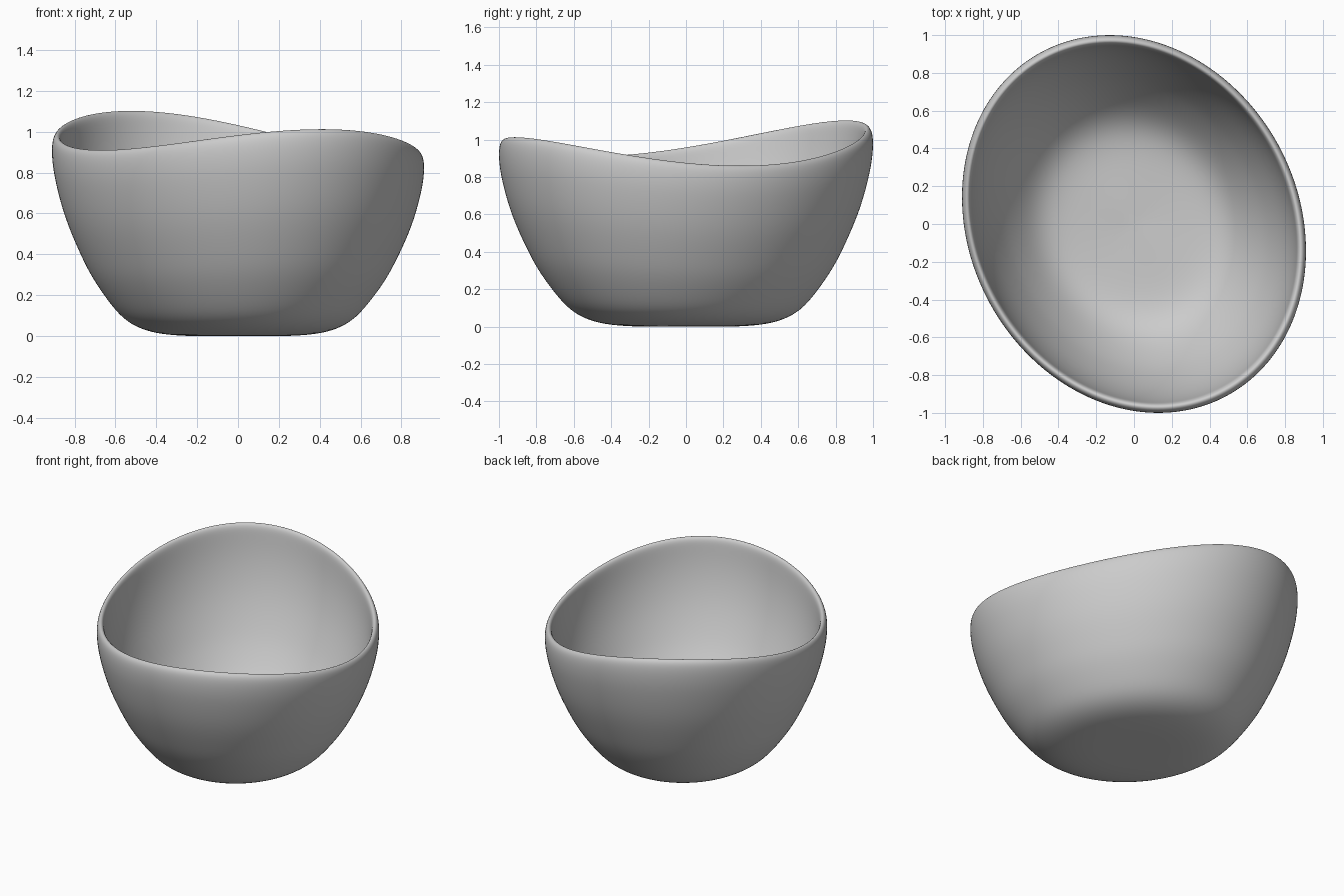
import bpy, bmesh
from math import sin, cos, pi, radians

if "Cube" in bpy.data.objects:
    bpy.data.objects.remove(bpy.data.objects["Cube"])

SEGS = 48
A, B, TILT = 1.037, 0.874, radians(118.3)   # long / short half axes, plan rotation

# wall section: (fraction of plan outline, fraction of rim height)
profile = [
    (0.14, 0.0), (0.27, 0.0), (0.37, 0.006), (0.46, 0.018), (0.55, 0.046),
    (0.635, 0.10), (0.717, 0.20), (0.795, 0.31), (0.852, 0.42), (0.935, 0.60),
    (0.986, 0.79), (0.999, 0.88), (1.001, 0.94), (0.995, 0.983), (0.979, 1.003),
    (0.962, 1.003), (0.949, 0.98), (0.944, 0.93), (0.927, 0.79), (0.876, 0.60),
    (0.795, 0.42), (0.738, 0.32), (0.66, 0.21), (0.585, 0.13), (0.51, 0.083),
    (0.43, 0.06), (0.33, 0.05), (0.17, 0.048),
]


def rim_height(p):
    """Saddle-shaped rim, high at the ends of the long axis."""
    return 0.97 + 0.085 * cos(2 * p) + 0.045 * cos(p) + 0.025 * sin(p)


def point(s, t, p):
    u, v = A * s * cos(p), B * s * sin(p)
    return (u * cos(TILT) - v * sin(TILT), u * sin(TILT) + v * cos(TILT),
            t * rim_height(p))


# bowl: sweep the section round the tilted ellipse
bm = bmesh.new()
rings = [[bm.verts.new(point(s, t, 2 * pi * i / SEGS)) for i in range(SEGS)]
         for s, t in profile]
for r0, r1 in zip(rings, rings[1:]):
    for i in range(SEGS):
        j = (i + 1) % SEGS
        bm.faces.new((r0[i], r0[j], r1[j], r1[i]))

# close the foot and the inside floor
for ring, z in ((rings[0], 0.0), (rings[-1], 0.0465)):
    c = bm.verts.new((0, 0, z))
    for i in range(SEGS):
        bm.faces.new((ring[i], ring[(i + 1) % SEGS], c))
bmesh.ops.recalc_face_normals(bm, faces=bm.faces[:])
for f in bm.faces:
    f.smooth = True

mesh = bpy.data.meshes.new("bowl")
bm.to_mesh(mesh)
bm.free()
bowl = bpy.data.objects.new("bowl", mesh)
bpy.context.collection.objects.link(bowl)
sub = bowl.modifiers.new("smooth", 'SUBSURF')
sub.levels = sub.render_levels = 2
